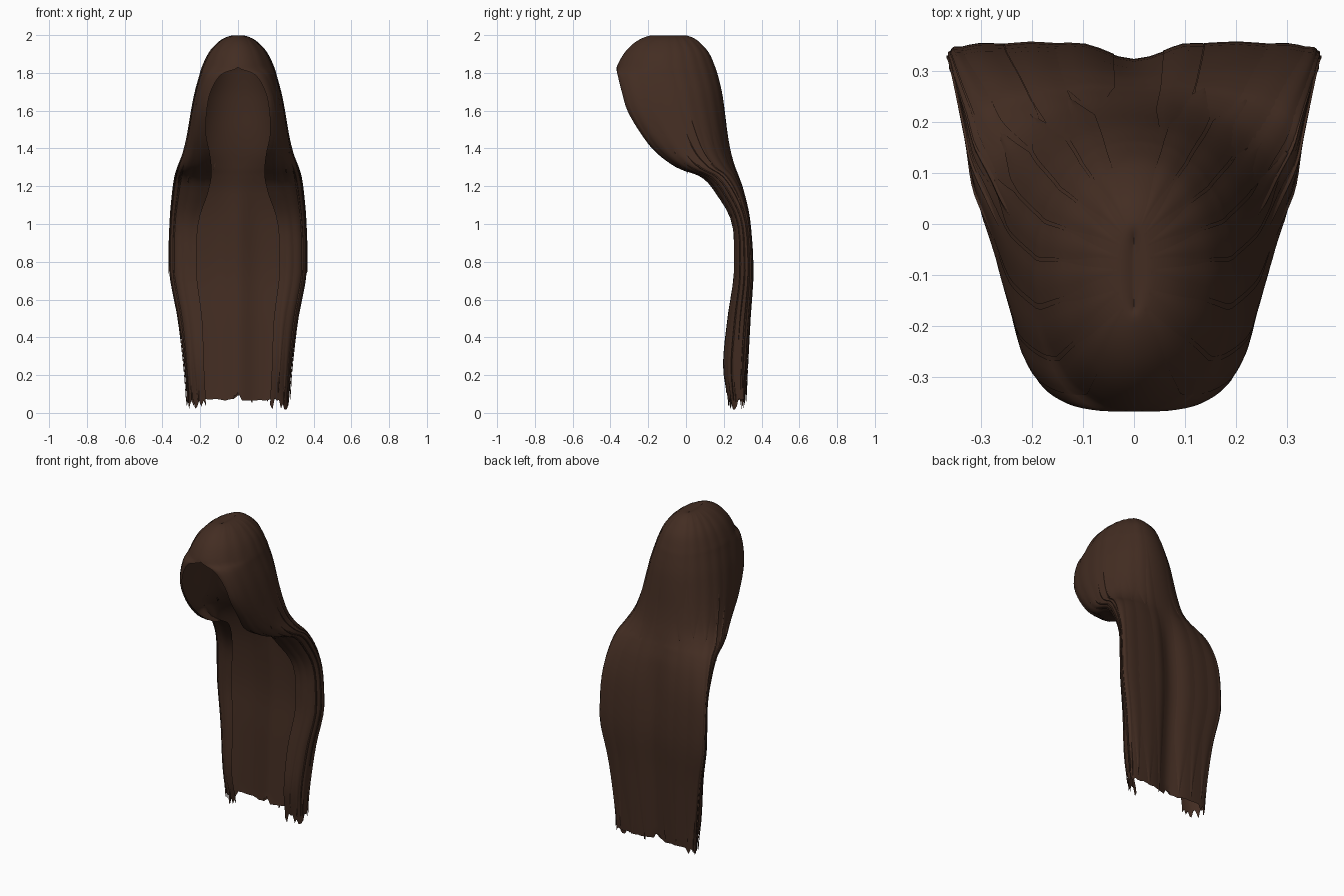
import bpy, bmesh, math, random
from mathutils import Vector

random.seed(7)
cube = bpy.data.objects.get("Cube")
if cube:
    bpy.data.objects.remove(cube)

hair_brown = bpy.data.materials.new("dark brown hair")
hair_brown.use_nodes = True
brown = (0.056, 0.026, 0.016, 1)
hair_brown.diffuse_color = brown
bsdf = hair_brown.node_tree.nodes["Principled BSDF"]
bsdf.inputs["Base Color"].default_value = brown
bsdf.inputs["Roughness"].default_value = 0.8

# Sections from crown to tips: height, half width, back y, front y, opening half width
SECTIONS = [
    (1.992, 0, -.03, -.16, 0),
    (1.998, .03, 0, -.185, 0),
    (1.982, .075, .045, -.235, 0),
    (1.95, .115, .085, -.285, 0),
    (1.9, .155, .125, -.33, 0),
    (1.83, .188, .155, -.367, 0),
    (1.79, .2, .168, -.362, .09),
    (1.7, .225, .19, -.34, .145),
    (1.6, .245, .205, -.31, .165),
    (1.48, .265, .22, -.24, .17),
    (1.38, .285, .238, -.16, .15),
    (1.3, .315, .26, -.05, .14),
    (1.25, .33, .278, .08, .14),
    (1.16, .343, .308, .16, .16),
    (1, .356, .338, .245, .21),
    (.75, .36, .353, .255, .22),
    (.5, .315, .338, .22, .19),
    (.25, .285, .325, .196, .18),
    (.06, .27, .315, .225, .17),
]
LAST = len(SECTIONS) - 1


def section(t):
    """Catmull-Rom blend of the sections at t in 0..1."""
    p = min(max(t, 0), 1) * LAST
    i = min(int(p), LAST - 1)
    s = p - i
    a, b, c, d = (SECTIONS[min(max(j, 0), LAST)] for j in range(i - 1, i + 3))
    out = []
    for p0, p1, p2, p3 in zip(a, b, c, d):
        m1, m2 = (p2 - p0) / 2, (p3 - p1) / 2
        v = (p1 + s * (m1 + s * (3 * (p2 - p1) - 2 * m1 - m2
                                 + s * (2 * (p1 - p2) + m1 + m2))))
        out.append(min(max(v, min(p1, p2)), max(p1, p2)))
    return out


def surface(u, t):
    """Point on the hair: u runs round the back from one front edge to the other."""
    z, w, back, front, edge = section(t)
    low = min(max((1.37 - z) / 0.4, 0), 1)
    low = low * low * (3 - 2 * low)
    mid = front + (back - front) * (0.5 + 0.25 * low)
    s = abs(u)
    if s < 0.6:
        a = s / 0.6 * math.pi / 2
        n = 2.1 + 2 * low
        sn, cs = math.sin(a), max(math.cos(a), 0)
        r = (sn ** n + cs ** n) ** (-1 / n)
        x = w * sn * r
        y = mid + (back - mid) * cs * r
        y -= 0.03 * low * math.exp(-(x / 0.07) ** 2)
    else:
        a = (s - 0.6) / 0.4 * math.pi / 2
        x = edge + (w - edge) * math.cos(a)
        y = mid + (front - mid) * math.sin(a)
    return Vector((math.copysign(x, u), y, z))


def lifted(u, t, lift):
    """Surface point pushed outwards along the surface normal."""
    across = surface(min(u + 0.01, 1), t) - surface(max(u - 0.01, -1), t)
    down = surface(u, min(t + 0.01, 1)) - surface(u, max(t - 0.01, 0))
    out = across.cross(-down)
    if out.length > 1e-9:
        out.normalize()
    return surface(u, t) - out * lift * (-1 if out.dot(
        Vector((-across.y, across.x, 0))) > 0 else 1)


def build_sheet(name, rows):
    bm = bmesh.new()
    grid = [[bm.verts.new(p) for p in row] for row in rows]
    for upper, lower in zip(grid, grid[1:]):
        for c in range(len(upper) - 1):
            bm.faces.new((upper[c], upper[c + 1], lower[c + 1], lower[c]))
    bmesh.ops.remove_doubles(bm, verts=bm.verts, dist=0.0005)
    mesh = bpy.data.meshes.new(name)
    bm.to_mesh(mesh)
    bm.free()
    mesh.materials.append(hair_brown)
    obj = bpy.data.objects.new(name, mesh)
    bpy.context.collection.objects.link(obj)
    bpy.ops.object.select_all(action='DESELECT')
    obj.select_set(True)
    bpy.context.view_layer.objects.active = obj
    bpy.ops.object.shade_smooth_by_angle(angle=math.radians(50))


# Main mass of hair, with ragged tips
COLS, ROWS = 64, LAST * 4
us = [-1 + 2 * c / COLS for c in range(COLS + 1)]
rows = [[surface(u, r / ROWS) for u in us] for r in range(ROWS + 1)]
for u, p in zip(us, rows[-1]):
    p.z = 0.07 + random.uniform(-0.006, 0.006)
    if random.random() < (0.08 if abs(u) < 0.4 else 0.35):
        p.z = random.uniform(0.015, 0.05)
rows[-1][COLS // 2].z = 0.11
build_sheet("hair_main", rows)


# Thin overlapping locks lying on the main mass
def build_lock(name, u, width, start, end, lift):
    steps = 32
    lock = []
    for i in range(steps + 1):
        k = i / steps
        t = start + (end - start) * k
        half = width * min(1, 0.3 + 3 * k, 0.1 + 5 * (1 - k))
        rise = lift * min(1, 4 * k)
        lock.append([lifted(min(max(u + half * j, -1), 1), t,
                            rise * (1 - 0.6 * abs(j)))
                     for j in (-1, -0.5, 0, 0.5, 1)])
    for p in lock[-1]:
        p.z = max(p.z - random.uniform(0, 0.03), 0.01)
    build_sheet(name, lock)


for side, sign in (("left", 1), ("right", -1)):
    # Long locks down the back and sides
    for i in range(9):
        build_lock(f"{side}_lock_{i + 1}", sign * (0.1 + 0.1 * i),
                   random.uniform(0.035, 0.06),
                   random.uniform(0.36, 0.55), random.uniform(0.97, 1), 0.005)
    # Locks combed down from the parting
    for i in range(7):
        build_lock(f"{side}_crown_lock_{i + 1}", sign * (0.16 + 0.11 * i), 0.05,
                   0.06, random.uniform(0.55, 0.7), 0.004)
    # Fine wisps at the outer edge
    for i in range(4):
        build_lock(f"{side}_wisp_{i + 1}", sign * (0.5 + 0.08 * i), 0.012,
                   0.4 + 0.05 * i, 0.75 + 0.08 * i, 0.007)
